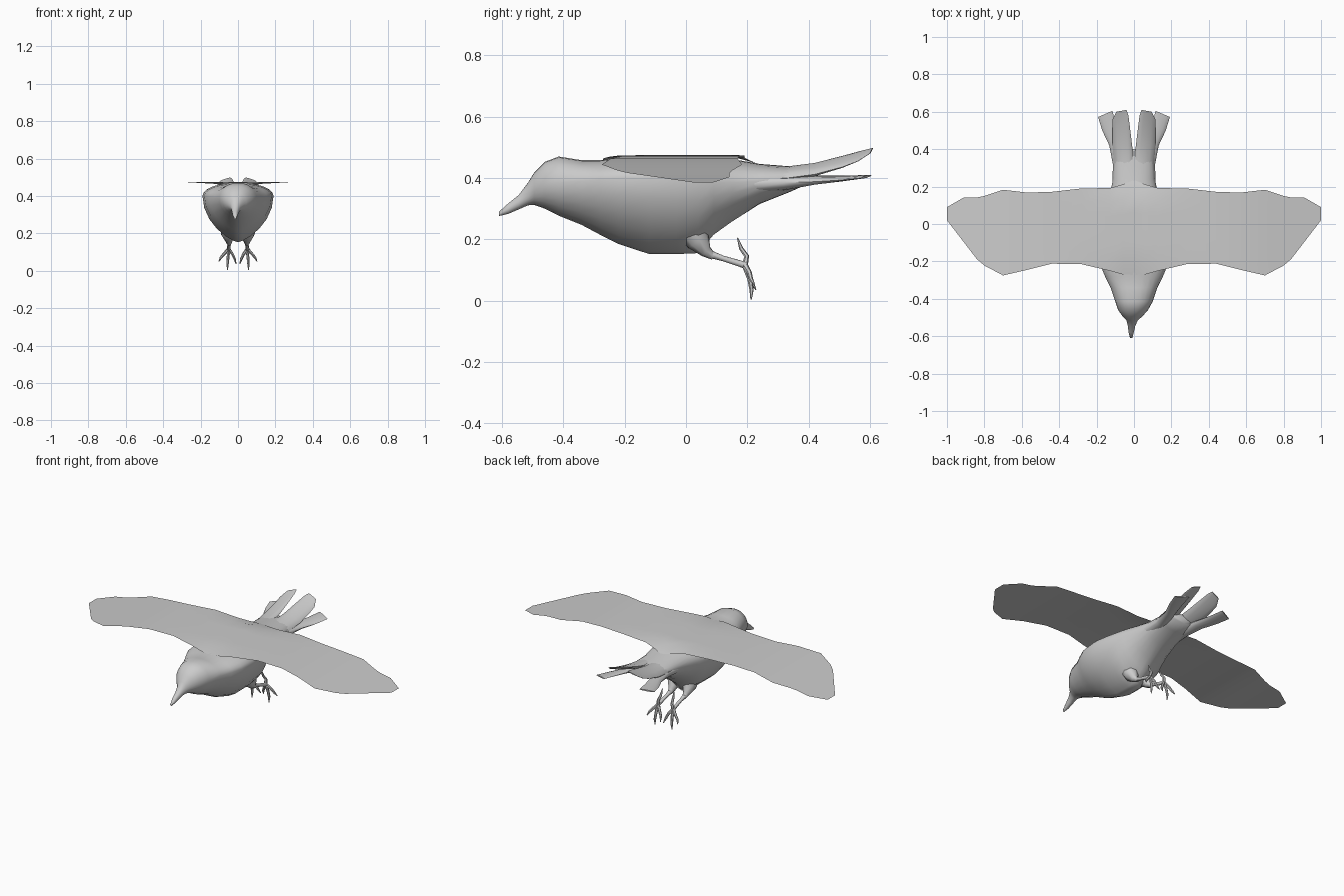
import bpy, bmesh, math
from mathutils import Vector

if "Cube" in bpy.data.objects:
    bpy.data.objects.remove(bpy.data.objects["Cube"])

def finish(name, bm, closed=True, angle=50):
    bmesh.ops.recalc_face_normals(bm, faces=bm.faces[:])
    if not closed:
        bm.normal_update()
        flip = [f for f in bm.faces if f.normal.z < 0]
        if flip:
            bmesh.ops.reverse_faces(bm, faces=flip)
    me = bpy.data.meshes.new(name)
    bm.to_mesh(me)
    bm.free()
    ob = bpy.data.objects.new(name, me)
    bpy.context.collection.objects.link(ob)
    bpy.ops.object.select_all(action='DESELECT')
    ob.select_set(True)
    bpy.context.view_layer.objects.active = ob
    bpy.ops.object.shade_smooth_by_angle(angle=math.radians(angle))
    return ob

def loft(name, rings, angle=50):
    """Skin closed rings of points and cap both ends."""
    bm = bmesh.new()
    vs = [[bm.verts.new(p) for p in r] for r in rings]
    n = len(vs[0])
    for a, b in zip(vs, vs[1:]):
        for i in range(n):
            j = (i + 1) % n
            bm.faces.new((a[i], a[j], b[j], b[i]))
    bm.faces.new(vs[0])
    bm.faces.new(vs[-1])
    return finish(name, bm, True, angle)

def tube(name, pts, radii, n=8):
    pts = [Vector(p) for p in pts]
    rings = []
    for i, p in enumerate(pts):
        d = (pts[min(i + 1, len(pts) - 1)] - pts[max(i - 1, 0)]).normalized()
        u = d.cross(Vector((1, 0.1, 0.05))).normalized()
        v = d.cross(u)
        rings.append([p + radii[i] * (u * math.cos(2 * math.pi * k / n) + v * math.sin(2 * math.pi * k / n))
                      for k in range(n)])
    return loft(name, rings)

# Body with head and beak: y, centre x, half width, bottom z, widest z, top z, belly sharpness
stations = [
    (-.61, -.015, .006, .276, .283, .290, 1), (-.58, -.015, .014, .283, .300, .317, 1),
    (-.545, -.013, .020, .298, .322, .345, 1), (-.515, -.010, .030, .311, .345, .385, 1),
    (-.495, -.008, .052, .312, .365, .418, 1), (-.46, -.005, .080, .300, .378, .453, 1.1),
    (-.415, 0, .100, .277, .385, .470, 1.2), (-.34, 0, .125, .247, .390, .458, 1.3),
    (-.28, 0, .155, .215, .395, .458, 1.4), (-.22, 0, .180, .185, .400, .465, 1.5),
    (-.12, 0, .190, .152, .400, .470, 1.5), (-.03, 0, .180, .152, .390, .470, 1.5),
    (.04, 0, .165, .155, .385, .470, 1.5), (.09, 0, .150, .215, .385, .468, 1.4),
    (.15, 0, .130, .258, .385, .462, 1.2), (.24, 0, .112, .315, .390, .446, 1),
    (.34, 0, .105, .355, .400, .438, 1), (.40, 0, .080, .382, .405, .432, 1)]
rings = []
for y, cx, w, zb, zw, zt, p in stations:
    r = []
    for k in range(24):
        t = 2 * math.pi * k / 24
        c, s = math.cos(t), math.sin(t)
        e = p if s < 0 else 0.9
        r.append((cx + w * math.copysign(abs(c) ** e, c), y, zw + s * ((zt - zw) if s > 0 else (zw - zb))))
    rings.append(r)
loft("body", rings, 70)

# Wings: one thin sheet, columns of x, front y, back y, z
half = [(0, -.272, .235, .474), (.06, -.27, .212, .475), (.13, -.25, .192, .475), (.28, -.215, .19, .474),
        (.44, -.212, .172, .470), (.57, -.245, .168, .464), (.70, -.275, .183, .444), (.80, -.222, .150, .424),
        (.84, -.188, .142, .416), (.91, -.097, .142, .403), (1.0, .02, .09, .386)]
cols = [(-x, f, b, z) for x, f, b, z in half[:0:-1]] + half
bm = bmesh.new()
grid = []
for x, f, b, z in cols:
    fade = max(0, 1 - abs(x) / .2)
    col = []
    for k in range(7):
        t = k / 6
        drop = fade * (.016 * max(0, 1 - 5 * t) + .028 * max(0, 6 * t - 5))
        col.append(bm.verts.new((x, f + (b - f) * t, z - drop)))
    grid.append(col)
for a, b in zip(grid, grid[1:]):
    for k in range(6):
        bm.faces.new((a[k], b[k], b[k + 1], a[k + 1]))
finish("wings", bm, False, 60)

def feather(name, rows, s):
    """Rows of inner point, outer point, thickness; lens cross-section."""
    rings = []
    for pin, pout, t in rows:
        a, b = Vector(pin), Vector(pout)
        mid, h = (a + b) / 2, (b - a) / 2
        r = []
        for k in range(12):
            q = 2 * math.pi * k / 12
            p = mid + h * math.cos(q) + Vector((0, 0, t * math.sin(q)))
            r.append((s * p.x, p.y, p.z))
        rings.append(r)
    loft(name, rings)

for side, s in (("left", 1), ("right", -1)):
    # Tail feathers
    feather("inner_tail_feather_" + side, [
        ((.0, .20, .415), (.095, .20, .395), .03), ((.0, .33, .425), (.108, .33, .400), .022),
        ((.010, .42, .443), (.115, .42, .412), .016), ((.022, .52, .472), (.115, .51, .436), .010),
        ((.030, .58, .490), (.114, .56, .455), .006), ((.040, .61, .498), (.095, .60, .480), .003)], s)
    feather("outer_tail_feather_" + side, [
        ((.02, .20, .385), (.115, .20, .380), .035), ((.04, .32, .385), (.113, .32, .385), .025),
        ((.065, .42, .398), (.132, .42, .388), .014), ((.095, .52, .403), (.170, .50, .393), .008),
        ((.115, .605, .409), (.192, .572, .400), .004)], s)

    # Leg: thigh and shank
    lx = .048
    tube("thigh_" + side, [(s * .05, .01, .24), (s * .05, .04, .195), (s * lx, .065, .16), (s * lx, .09, .143)],
         [.045, .04, .02, .011])
    tube("shank_" + side, [(s * lx, .06, .158), (s * lx, .12, .138), (s * (lx + .002), .195, .115)],
         [.014, .009, .011])

    # Toes with claws
    foot = (s * .05, .192, .116)
    toes = {
        "outer_toe": [(.075, .207, .09), (.092, .212, .07), (.102, .224, .05)],
        "middle_toe": [(.053, .208, .07), (.056, .214, .035), (.056, .212, .003)],
        "inner_toe": [(.030, .207, .09), (.017, .213, .062), (.010, .228, .036)],
        "back_toe": [(.045, .198, .145), (.040, .180, .170), (.038, .168, .205)]}
    for nm, pts in toes.items():
        tube(nm + "_" + side, [foot] + [(s * x, y, z) for x, y, z in pts], [.010, .008, .007, .002], 6)
